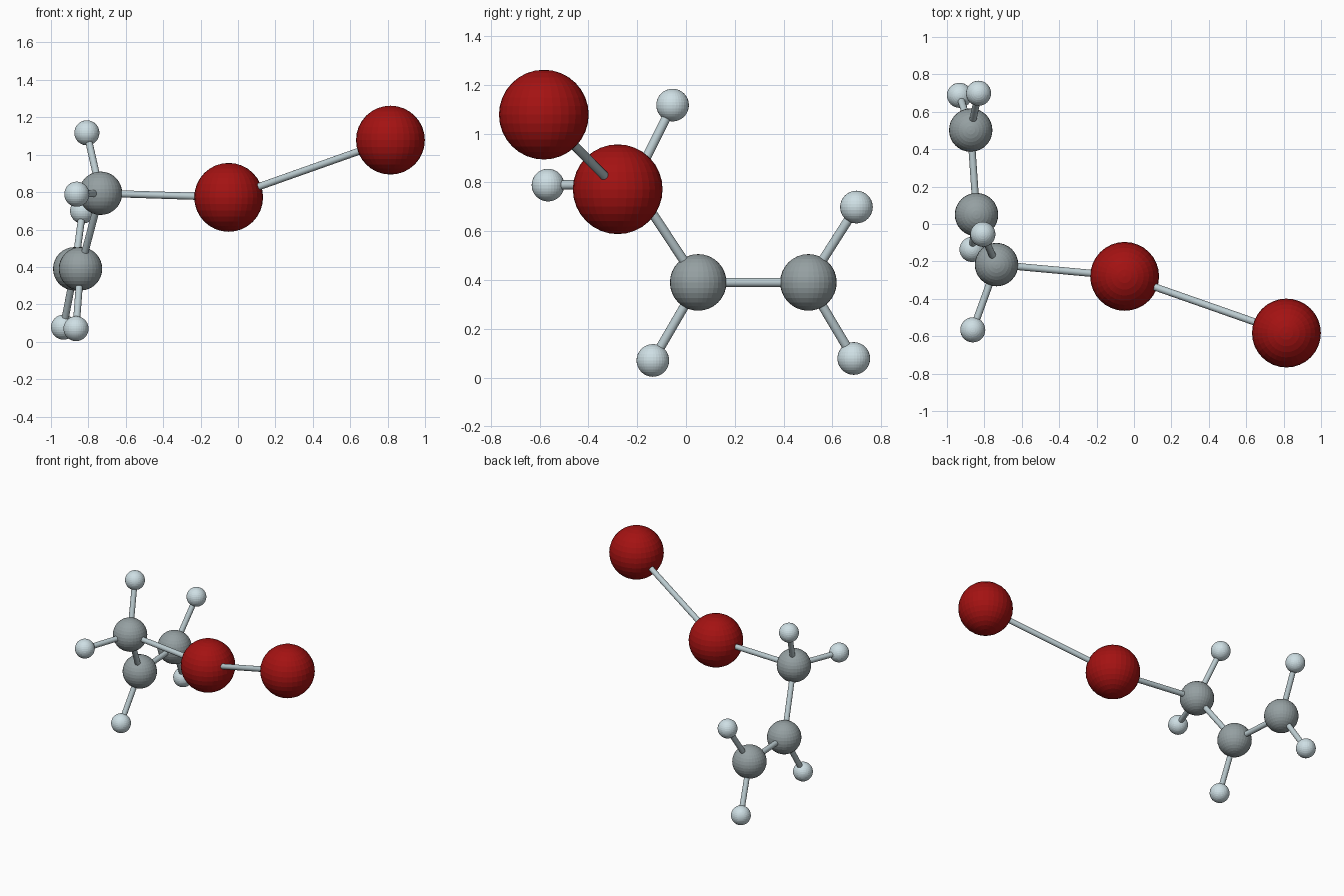
import bpy
from mathutils import Vector

if "Cube" in bpy.data.objects:
    bpy.data.objects.remove(bpy.data.objects["Cube"])


def material(name, rgb):
    m = bpy.data.materials.new(name)
    m.diffuse_color = (*rgb, 1)
    m.use_nodes = True
    m.node_tree.nodes["Principled BSDF"].inputs["Base Color"].default_value = m.diffuse_color
    return m


RED = material("dark_red", (0.37, 0.006, 0.006))
GREY = material("carbon_grey", (0.30, 0.35, 0.36))
PALE = material("pale_blue", (0.62, 0.74, 0.78))
BOND = material("bond_pale", (0.50, 0.60, 0.63))

# kind: radius, material
KINDS = {"bromine": (0.184, RED), "carbon": (0.116, GREY), "hydrogen": (0.067, PALE)}

# atom centres
ATOMS = {
    "bromine_inner": (-0.05, -0.28, 0.772),
    "bromine_outer": (0.815, -0.583, 1.078),
    "carbon_top": (-0.735, -0.217, 0.794),
    "carbon_middle": (-0.842, 0.05, 0.39),
    "carbon_end": (-0.873, 0.502, 0.39),
    "hydrogen_end_upper": (-0.831, 0.699, 0.699),
    "hydrogen_end_lower": (-0.933, 0.688, 0.078),
    "hydrogen_middle": (-0.866, -0.136, 0.07),
    "hydrogen_top_side": (-0.862, -0.566, 0.789),
    "hydrogen_top_upper": (-0.808, -0.055, 1.117),
}

# pairs of atoms joined by rods
BONDS = [
    ("bromine_inner", "bromine_outer"),
    ("carbon_top", "bromine_inner"),
    ("carbon_top", "carbon_middle"),
    ("carbon_middle", "carbon_end"),
    ("carbon_end", "hydrogen_end_upper"),
    ("carbon_end", "hydrogen_end_lower"),
    ("carbon_middle", "hydrogen_middle"),
    ("carbon_top", "hydrogen_top_side"),
    ("carbon_top", "hydrogen_top_upper"),
]


def add_atom(name, centre):
    radius, mat = KINDS[name.split("_")[0]]
    bpy.ops.mesh.primitive_uv_sphere_add(segments=32, ring_count=16, radius=radius, location=centre)
    ob = bpy.context.object
    ob.name = name
    ob.data.materials.append(mat)


def add_bond(a, b):
    p, q = Vector(ATOMS[a]), Vector(ATOMS[b])
    d = q - p
    bpy.ops.mesh.primitive_cylinder_add(vertices=16, radius=0.019, depth=d.length, location=(p + q) / 2)
    ob = bpy.context.object
    ob.rotation_euler = d.to_track_quat('Z', 'Y').to_euler()
    ob.name = f"bond_{a}_to_{b}"
    ob.data.materials.append(BOND)
    bpy.ops.object.shade_smooth_by_angle()


for atom, position in ATOMS.items():
    add_atom(atom, position)
for first, second in BONDS:
    add_bond(first, second)
